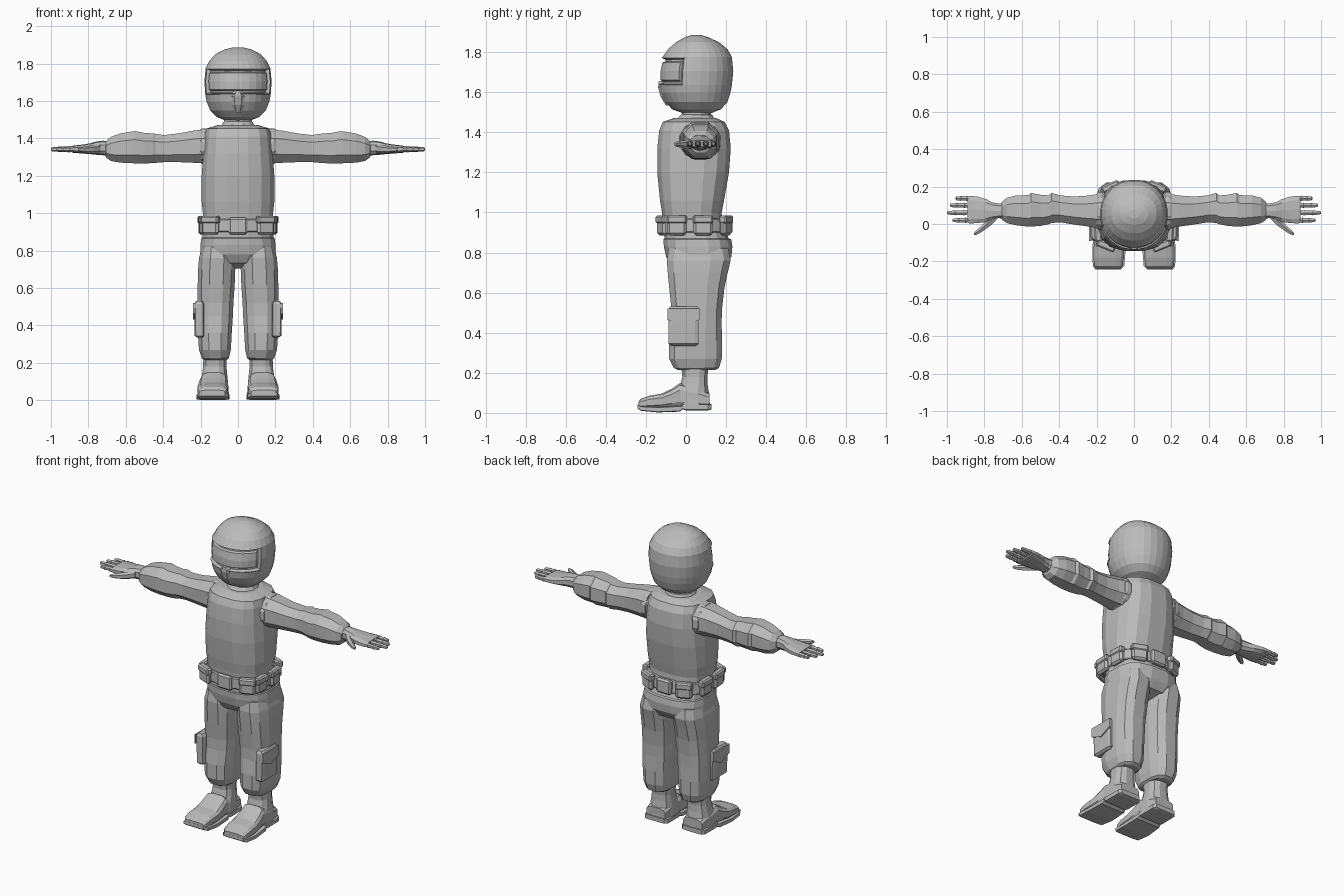
import bpy, bmesh, math
from mathutils import Matrix, Vector

grey = bpy.data.materials.new("plain grey")
grey.diffuse_color = (0.5, 0.5, 0.5, 1)


def finish(name, bm, mirror=False, smooth=None):
    bmesh.ops.recalc_face_normals(bm, faces=bm.faces)
    me = bpy.data.meshes.new(name)
    bm.to_mesh(me)
    bm.free()
    ob = bpy.data.objects.new(name, me)
    bpy.context.collection.objects.link(ob)
    me.materials.append(grey)
    if mirror:
        ob.modifiers.new("mirror", 'MIRROR')
    return ob


def loft_bm(rings, axis='z', sides=12, power=1.0):
    """Rings are (t, a0, a1, b0, b1): rounded sections placed along an axis."""
    bm = bmesh.new()
    place = {'z': lambda t, a, b: (a, b, t), 'x': lambda t, a, b: (t, a, b),
             'y': lambda t, a, b: (a, t, b)}[axis]
    rows = []
    for t, a0, a1, b0, b1 in rings:
        row = []
        for i in range(sides):
            ang = 2 * math.pi * (i + 0.5) / sides
            c, s = math.cos(ang), math.sin(ang)
            c = math.copysign(abs(c) ** power, c)
            s = math.copysign(abs(s) ** power, s)
            row.append(bm.verts.new(place(t, (a0 + a1) / 2 + c * (a1 - a0) / 2,
                                          (b0 + b1) / 2 + s * (b1 - b0) / 2)))
        rows.append(row)
    for r, q in zip(rows, rows[1:]):
        for i in range(sides):
            j = (i + 1) % sides
            bm.faces.new((r[i], r[j], q[j], q[i]))
    bm.faces.new(rows[0])
    bm.faces.new(rows[-1])
    bmesh.ops.recalc_face_normals(bm, faces=bm.faces)
    return bm


def loft(name, rings, axis='z', sides=12, power=1.0, mirror=False):
    return finish(name, loft_bm(rings, axis, sides, power), mirror)


def box(name, centre, size, turn=0.0, bevel=0.01, mirror=False):
    bm = bmesh.new()
    bmesh.ops.create_cube(bm, size=1)
    bmesh.ops.scale(bm, vec=size, verts=bm.verts)
    if bevel:
        bmesh.ops.bevel(bm, geom=bm.edges[:], offset=bevel, segments=1, affect='EDGES')
    bmesh.ops.transform(bm, matrix=Matrix.Translation(centre) @ Matrix.Rotation(turn, 4, 'Z'),
                        verts=bm.verts)
    return finish(name, bm, mirror)


# Helmet with recessed face opening and raised goggles
bm = loft_bm([(1.497, -.07, .07, -.02, .13), (1.515, -.115, .115, -.07, .175),
              (1.55, -.15, .15, -.103, .207), (1.595, -.168, .168, -.126, .222),
              (1.635, -.176, .176, -.133, .23), (1.705, -.181, .181, -.132, .237),
              (1.775, -.174, .174, -.118, .23), (1.815, -.154, .154, -.09, .208),
              (1.85, -.122, .122, -.05, .165), (1.875, -.075, .075, -.005, .11),
              (1.886, -.03, .03, .03, .075)], sides=28, power=0.95)
face = [f for f in bm.faces
        if f.calc_center_median().y < -0.025 and 1.635 < f.calc_center_median().z < 1.775]
for thick, depth in ((.004, .004), (.006, -.022), (.008, 0), (.008, .014)):
    bmesh.ops.inset_region(bm, faces=face, thickness=thick, depth=depth, use_even_offset=True)
finish("helmet", bm)

# Nose and mouth guard
loft("face_guard", [(1.535, -.025, .025, -.103, -.05), (1.58, -.045, .045, -.13, -.06),
                    (1.625, -.05, .05, -.142, -.07), (1.655, -.022, .022, -.138, -.08)], sides=8)

# Neck and collar
loft("neck", [(1.43, -.085, .085, -.03, .14), (1.475, -.08, .08, -.025, .13),
              (1.52, -.075, .075, -.02, .125)])
loft("collar", [(1.455, -.10, .10, -.055, .15), (1.487, -.082, .082, -.03, .135),
                (1.492, -.07, .07, -.02, .12)])

# Torso
loft("torso", [(.90, -.185, .185, -.112, .185), (1.0, -.19, .19, -.122, .18),
               (1.06, -.197, .197, -.132, .192), (1.2, -.197, .197, -.146, .217),
               (1.32, -.188, .188, -.146, .226), (1.41, -.181, .181, -.136, .217),
               (1.452, -.172, .172, -.118, .195), (1.472, -.11, .11, -.06, .15)],
     sides=16, power=0.75)

# Belt, buckle and pouches set around the waist
loft("belt", [(.90, -.194, .194, -.128, .208), (.905, -.199, .199, -.132, .212),
              (.965, -.199, .199, -.132, .206), (.97, -.194, .194, -.126, .202)],
     sides=20, power=0.75)
box("buckle", (0, -.131, .932), (.10, .026, .09))
box("back_pouch", (0, .213, .937), (.10, .036, .09))
for label, x, y, turn in (("front", .147, -.115, 22), ("front_side", .19, -.045, 86),
                          ("rear_side", .194, .085, 92), ("rear", .125, .198, 158)):
    ang = math.radians(turn)
    out = Vector((math.sin(ang), -math.cos(ang), 0))
    base = Vector((x, y, .935))
    box(label + "_pouch", base, (.095, .034, .098), ang, .012, True)
    box(label + "_pouch_flap", base + out * .002 + Vector((0, 0, .03)),
        (.10, .04, .042), ang, .008, True)

# Trouser hips
loft("hips", [(.705, -.05, .05, 0, .10), (.735, -.15, .15, -.075, .20),
              (.78, -.205, .205, -.102, .229), (.83, -.204, .204, -.113, .234),
              (.866, -.199, .199, -.115, .228), (.87, -.193, .193, -.11, .215),
              (.91, -.19, .19, -.112, .20)], sides=16, power=0.75)

# Trouser legs with gathered cuffs
loft("trouser_legs", [(.215, .06, .182, -.045, .15), (.225, .047, .195, -.064, .168),
                      (.27, .036, .211, -.088, .182), (.36, .031, .217, -.088, .183),
                      (.45, .025, .219, -.076, .181), (.52, .022, .219, -.076, .183),
                      (.62, .015, .218, -.087, .195), (.70, .012, .216, -.095, .212),
                      (.76, .012, .211, -.10, .227), (.82, .03, .195, -.09, .215)],
     sides=12, power=0.75, mirror=True)

# Thigh pockets with pointed flaps
loft("thigh_pockets", [(.335, .19, .218, -.076, .052), (.345, .18, .232, -.088, .064),
                       (.515, .18, .236, -.09, .066), (.53, .19, .224, -.082, .058)],
     sides=8, power=0.3, mirror=True)
bm = bmesh.new()
flap = [bm.verts.new((.231, y, z)) for y, z in
        ((-.092, .52), (.068, .52), (.068, .465), (-.012, .432), (-.092, .465))]
geo = bmesh.ops.extrude_face_region(bm, geom=[bm.faces.new(flap)])
bmesh.ops.translate(bm, vec=(.009, 0, 0),
                    verts=[v for v in geo["geom"] if isinstance(v, bmesh.types.BMVert)])
finish("pocket_flaps", bm, True)

# Boots: shaft, foot and soles
loft("boot_shafts", [(.04, .05, .205, -.07, .122), (.10, .052, .201, -.065, .117),
                     (.14, .056, .194, -.03, .11), (.18, .06, .188, -.02, .108),
                     (.25, .057, .187, -.028, .118)], sides=12, power=0.8, mirror=True)
loft("boot_feet", [(-.238, .07, .205, .025, .055), (-.225, .06, .214, .018, .072),
                   (-.18, .053, .219, .018, .087), (-.12, .05, .217, .018, .097),
                   (-.07, .052, .211, .02, .122), (-.03, .055, .204, .02, .15),
                   (.06, .054, .202, .02, .125), (.118, .062, .195, .02, .10)],
     axis='y', sides=12, power=0.6, mirror=True)
loft("boot_front_soles", [(-.243, .068, .21, .022, .043), (-.225, .05, .222, .01, .034),
                          (-.14, .043, .225, .002, .03), (-.03, .046, .217, .006, .036),
                          (-.015, .05, .212, .018, .036)],
     axis='y', sides=8, power=0.3, mirror=True)
loft("boot_heels", [(-.02, .05, .21, .02, .045), (.0, .047, .212, .012, .045),
                    (.11, .048, .21, .012, .045), (.126, .062, .198, .016, .045)],
     axis='y', sides=8, power=0.3, mirror=True)

# Sleeves with raised elbow bands and cuffs
loft("sleeves", [(.14, -.03, .165, 1.265, 1.445), (.18, -.03, .17, 1.262, 1.455),
                 (.24, -.02, .158, 1.264, 1.447), (.32, -.008, .152, 1.268, 1.432),
                 (.395, .004, .158, 1.268, 1.423), (.44, .0, .172, 1.264, 1.43),
                 (.455, -.006, .158, 1.263, 1.432), (.50, -.016, .162, 1.26, 1.435),
                 (.55, -.02, .172, 1.26, 1.445), (.565, -.02, .16, 1.262, 1.443),
                 (.63, -.012, .158, 1.265, 1.432), (.68, .0, .145, 1.275, 1.412),
                 (.705, .018, .122, 1.295, 1.39), (.71, .035, .105, 1.31, 1.375)],
     axis='x', sides=8, power=0.85, mirror=True)
loft("shoulder_seams", [(.165, -.036, .176, 1.258, 1.456), (.19, -.034, .174, 1.26, 1.457),
                        (.2, -.028, .167, 1.265, 1.452)], axis='x', sides=12, mirror=True)

# Hands: gloved wrist and palm, fingers, thumb
loft("palms", [(.69, .025, .115, 1.308, 1.385), (.72, .03, .11, 1.31, 1.388),
               (.76, .022, .118, 1.313, 1.383), (.79, .008, .135, 1.316, 1.374),
               (.84, .002, .15, 1.32, 1.366), (.88, .0, .153, 1.323, 1.362),
               (.89, .006, .148, 1.328, 1.358)], axis='x', sides=10, power=0.75, mirror=True)
for label, y, tip in (("index", .02, .97), ("middle", .06, 1.0),
                      ("ring", .1, .985), ("little", .137, .955)):
    start, r = .86, .0145
    rings = []
    for k, s in ((0, 1), (.3, .95), (.36, 1.15), (.42, .95), (.64, .9), (.69, 1.08),
                 (.74, .9), (.94, .8), (1, .4)):
        x = start + (tip - start) * k
        rings.append((x, y - r * s, y + r * s, 1.342 - r * s, 1.342 + r * s))
    loft(label + "_fingers", rings, axis='x', sides=6, mirror=True)
loft("thumbs", [(.735, .02, .07, 1.32, 1.37), (.77, -.015, .045, 1.318, 1.364),
                (.80, -.035, .01, 1.32, 1.36), (.825, -.052, -.016, 1.325, 1.356),
                (.845, -.06, -.034, 1.328, 1.353), (.855, -.06, -.047, 1.334, 1.348)],
     axis='x', sides=6, mirror=True)
